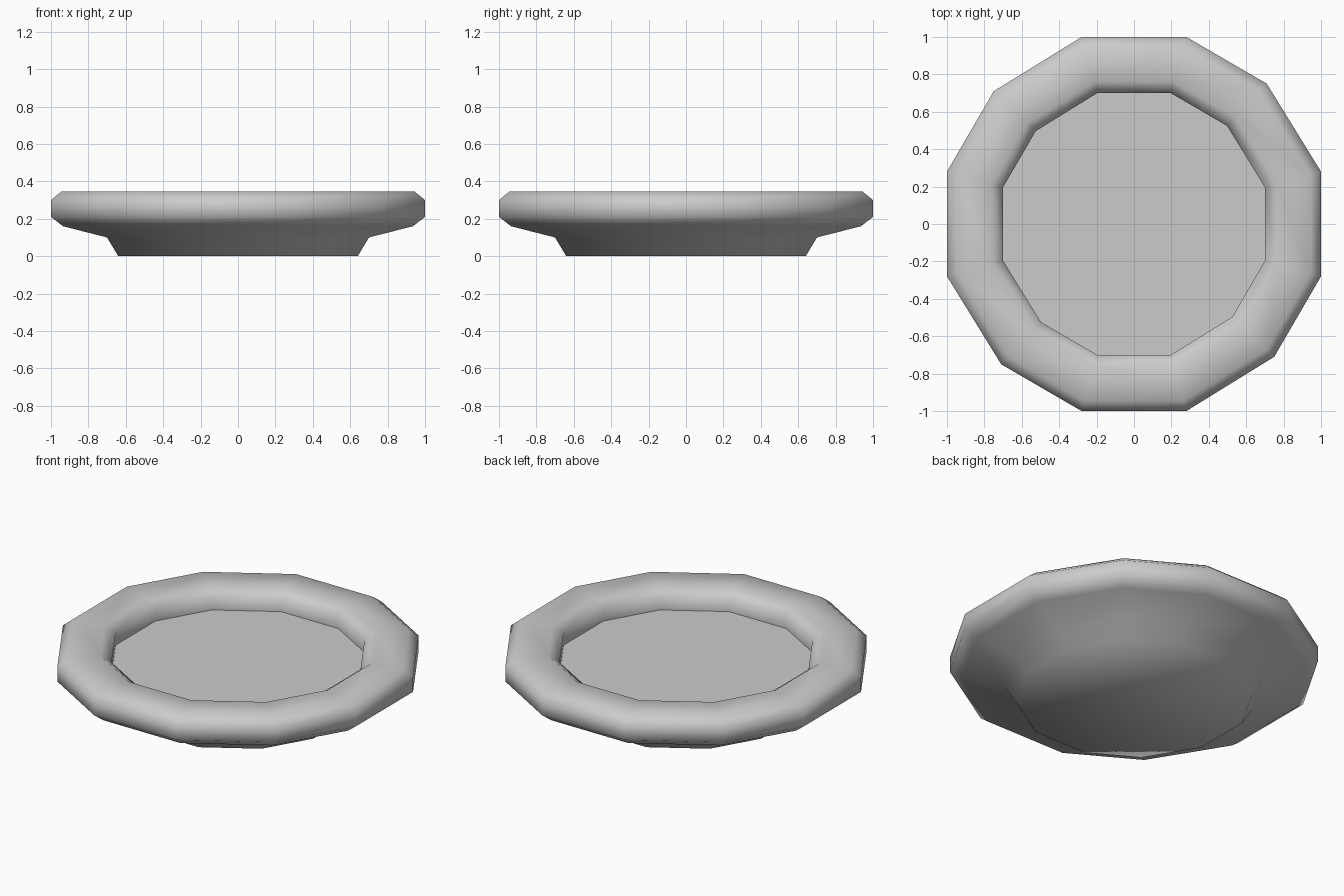
import bpy, bmesh

if "Cube" in bpy.data.objects:
    bpy.data.objects.remove(bpy.data.objects["Cube"])

# Twelve-sided outline: one quarter, turned four times
outline = []
quarter = [(1, -0.28), (1, 0.28), (0.71, 0.75)]
for _ in range(4):
    outline += quarter
    quarter = [(-y, x) for x, y in quarter]


def ring(bm, r, z):
    return [bm.verts.new((x * r, y * r, z)) for x, y in outline]


def finish(name, bm, smooth):
    mesh = bpy.data.meshes.new(name)
    for f in bm.faces:
        f.smooth = smooth
    bm.to_mesh(mesh)
    bm.free()
    obj = bpy.data.objects.new(name, mesh)
    bpy.context.collection.objects.link(obj)
    return obj


# Dish body: foot, flared underside, rounded rim and inner wall
profile = [(0.64, 0), (0.70, 0.10), (0.935, 0.16), (1, 0.21), (1, 0.30),
           (0.945, 0.345), (0.76, 0.345), (0.70, 0.30), (0.70, 0.225)]
bm = bmesh.new()
rings = [ring(bm, r, z) for r, z in profile]
n = len(outline)
for low, high in zip(rings, rings[1:]):
    for i in range(n):
        j = (i + 1) % n
        bm.faces.new((low[i], low[j], high[j], high[i]))
bm.faces.new(rings[0][::-1])
finish("dish_body", bm, True)

# Flat inner floor, kept separate so its edge stays crisp
bm = bmesh.new()
bm.faces.new(ring(bm, 0.70, 0.225))
finish("dish_floor", bm, False)
